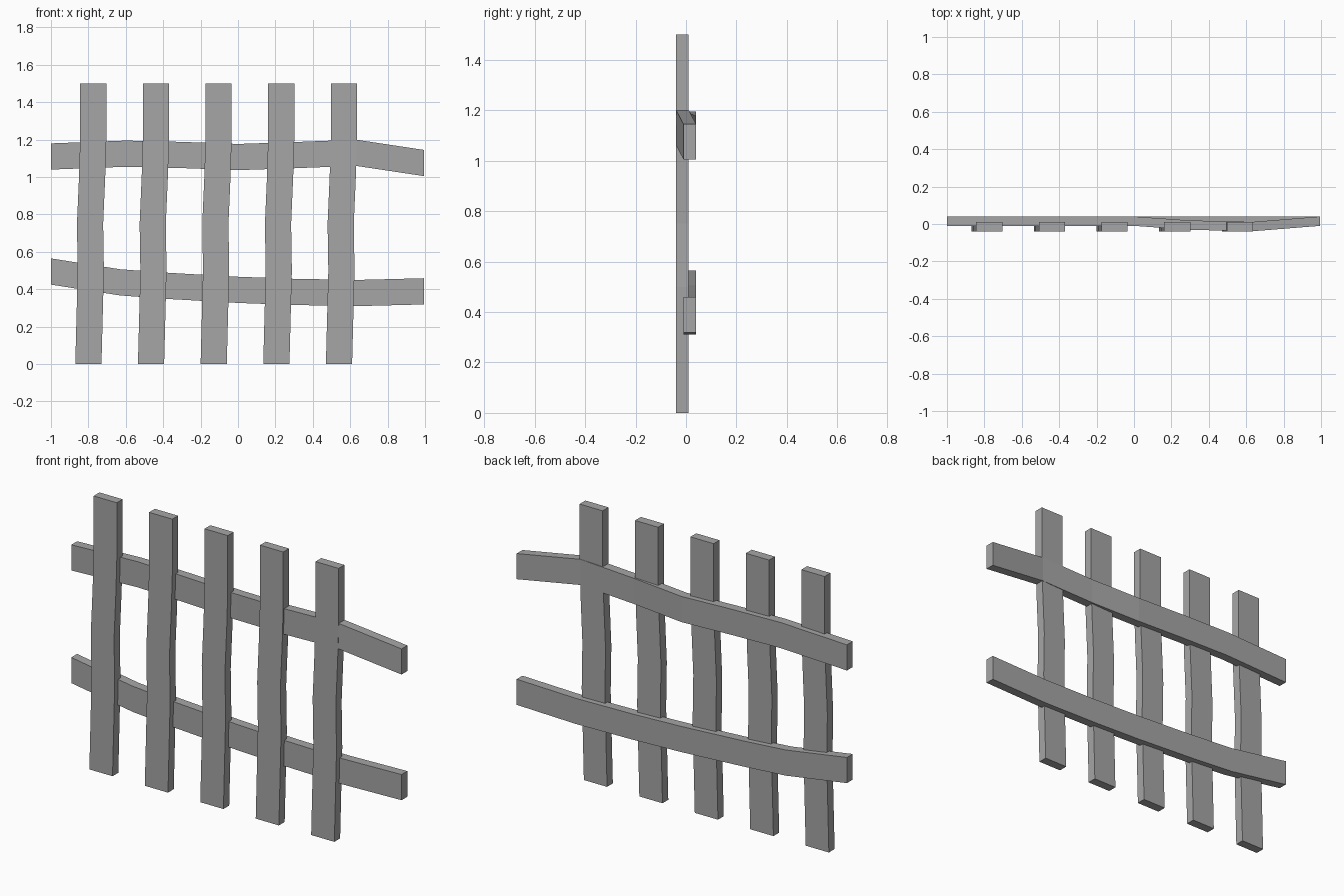
import bpy
import bmesh
from mathutils import Vector

cube = bpy.data.objects.get("Cube")
if cube:
    bpy.data.objects.remove(cube, do_unlink=True)

grey = bpy.data.materials.new("weathered grey")
grey.use_nodes = True
colour = (0.38, 0.38, 0.38, 1)
grey.diffuse_color = colour
grey.node_tree.nodes["Principled BSDF"].inputs["Base Color"].default_value = colour

WIDTH = 0.14
DEPTH = 0.05


def plank(name, path, across):
    """Bent board: a rectangular section swept along the centre path."""
    bm = bmesh.new()
    side = Vector(across) * WIDTH / 2
    back = Vector((0, DEPTH / 2, 0))
    rings = []
    for p in path:
        c = Vector(p)
        corners = (c - side - back, c + side - back, c + side + back, c - side + back)
        rings.append([bm.verts.new(v) for v in corners])
    for a, b in zip(rings, rings[1:]):
        for i in range(4):
            j = (i + 1) % 4
            bm.faces.new((a[i], a[j], b[j], b[i]))
    bm.faces.new(rings[0])
    bm.faces.new(rings[-1])
    bmesh.ops.recalc_face_normals(bm, faces=bm.faces)
    mesh = bpy.data.meshes.new(name)
    bm.to_mesh(mesh)
    bm.free()
    mesh.materials.append(grey)
    obj = bpy.data.objects.new(name, mesh)
    bpy.context.collection.objects.link(obj)


# Five upright pickets, each with the same slight bow
bow = [(-0.80, 0), (-0.787, 0.5), (-0.791, 0.75), (-0.78, 1.0), (-0.774, 1.2), (-0.774, 1.5)]
for i in range(5):
    plank(f"picket_{i + 1}", [(x + i * 0.335, -0.015, z) for x, z in bow], (1, 0, 0))

# Upper rail, pushed forward at its bend on the left
plank("upper_rail", [(-1, 0.015, 1.11), (-0.6, 0.015, 1.125), (-0.3, 0.015, 1.118),
                     (0, 0.015, 1.107), (0.3, -0.006, 1.117), (0.63, -0.014, 1.13),
                     (0.995, 0.015, 1.075)], (0, 0, 1))

# Lower rail, sagging towards the left
plank("lower_rail", [(-1, 0.015, 0.495), (-0.63, 0.015, 0.437), (-0.37, 0.015, 0.418),
                     (0, 0.015, 0.397), (0.3, 0.015, 0.386), (0.64, 0.015, 0.38),
                     (0.995, 0.015, 0.389)], (0, 0, 1))
